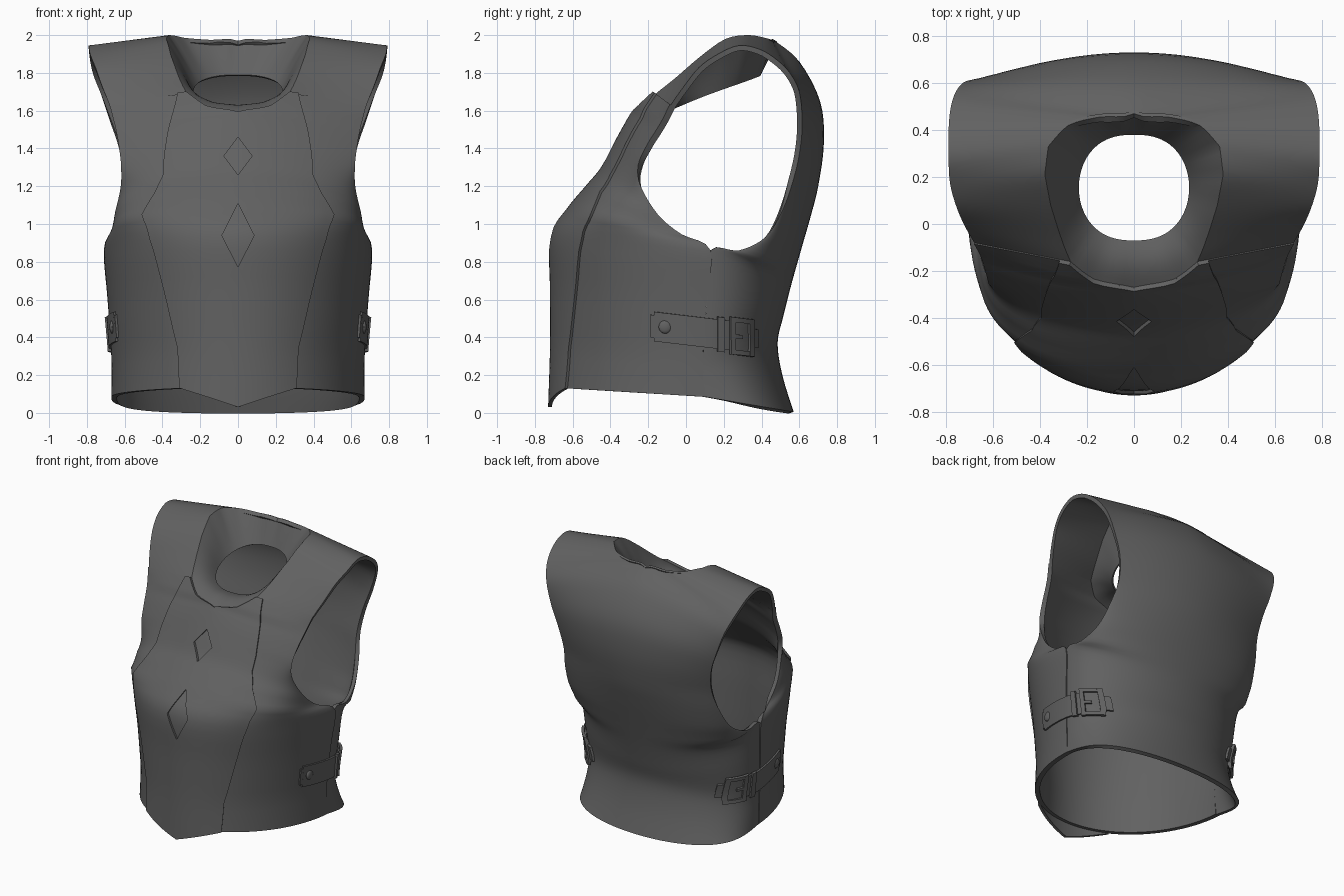
import bpy
import bmesh
from math import sin, cos, pi
from mathutils import Vector
from mathutils.bvhtree import BVHTree

default = bpy.data.objects.get("Cube")
if default:
    bpy.data.objects.remove(default)

leather = bpy.data.materials.new("dark_grey")
leather.use_nodes = True
GREY = (0.12, 0.12, 0.12, 1)
leather.diffuse_color = GREY
leather.node_tree.nodes["Principled BSDF"].inputs["Base Color"].default_value = GREY

# Stations run from front hem, over the shoulder, to back hem:
# inner point (x, y, z), outer point (x, y, z), section shape
# (0.5 is an ellipse, 1 a parabola, 2 a straight line)
FRONT = [
    (0, -.71, .135, .665, .1, .085, .5),
    (0, -.7, .35, .665, .09, .3, .52),
    (0, -.7, .65, .685, .11, .6, .47),
    (0, -.7, .93, .705, .13, .86, .4),
    (0, -.615, 1.07, .665, -.02, .94, .28),
    (0, -.515, 1.19, .645, -.15, 1.05, .38),
    (0, -.44, 1.28, .615, -.24, 1.2, .62),
    (0, -.38, 1.39, .615, -.25, 1.31, .9),
    (0, -.32, 1.5, .63, -.2, 1.42, 1),
    (0, -.27, 1.585, .645, -.15, 1.5, 1.2),
    (.17, -.235, 1.62, .66, -.115, 1.56, 1.6),
    (.27, -.16, 1.69, .68, -.08, 1.63, 2),
]
SHOULDER = [
    (.31, -.06, 1.77, .72, -.01, 1.73, 2),
    (.355, .08, 1.89, .755, .07, 1.83, 2),
    (.38, .21, 1.98, .783, .17, 1.9, 2),
    (.365, .33, 2, .79, .28, 1.945, 2),
    (.28, .42, 1.985, .79, .39, 1.925, 2),
    (.15, .455, 1.975, .783, .48, 1.87, 2),
    (0, .47, 1.97, .765, .55, 1.8, 1.7),
]
BACK = [
    (0, .6, 1.86, .73, .6, 1.7, 1),
    (0, .71, 1.65, .68, .615, 1.55, 1),
    (0, .73, 1.43, .63, .605, 1.4, 1),
    (0, .7, 1.2, .61, .57, 1.24, 1),
    (0, .66, 1.04, .64, .51, 1.07, .8),
    (0, .62, .9, .67, .42, .93, .6),
    (0, .58, .76, .7, .28, .86, .48),
    (0, .55, .65, .705, .13, .86, .45),
    (0, .515, .51, .685, .11, .6, .44),
    (0, .485, .37, .665, .09, .3, .44),
    (0, .51, .2, .665, .09, .18, .38),
    (0, .57, .005, .67, .1, .085, .3),
]
STATIONS = FRONT + SHOULDER + BACK
LAST = len(STATIONS) - 1
NECK_START = 9
SEAM = len(FRONT) - 1
NECK_END = SEAM + len(SHOULDER)
PLATE_WIDTH = [.3, .31, .38, .455, .5, .43, .39, .387, .37, .35, .335, .315]


def station(t):
    """Smooth blend of the stations at parameter t."""
    i = min(int(t), LAST - 1)
    f = t - i
    a, b, c, d = (STATIONS[max(0, min(LAST, i + k))] for k in (-1, 0, 1, 2))
    s = [q + f * ((r - p) + f * (2 * p - 5 * q + 4 * r - w + f * (3 * (q - r) + w - p))) / 2
         for p, q, r, w in zip(a, b, c, d)]
    # the neck edge and the shape must not overshoot
    for n in (0, 6):
        s[n] = b[n] + (c[n] - b[n]) * f
    return s


def surface(t, u):
    xi, yi, zi, xo, yo, zo, k = station(t)
    u = min(max(u, 0), 1)
    straight = max(0, k - 1)
    depth = 1 - max(0, 1 - u * u) ** min(k, 1)
    rise = u ** 1.5
    rise += (depth - rise) * max(0, min(1, 2 - 2 * k))
    depth += (u - depth) * straight
    rise += (u - rise) * straight
    return Vector((xi + (xo - xi) * u, yi + (yo - yi) * depth, zi + (zo - zi) * rise))


def spread(c):
    """Column positions, closer together towards the outer edge."""
    return sin((1 - (1 - c) ** 1.4) * pi / 2)


def grid(name, rows, cols, point):
    """Sheet of quads from point(row, col), both running 0 to 1."""
    bm = bmesh.new()
    v = [[bm.verts.new(point(i / rows, j / cols)) for j in range(cols + 1)]
         for i in range(rows + 1)]
    for i in range(rows):
        for j in range(cols):
            bm.faces.new((v[i][j], v[i][j + 1], v[i + 1][j + 1], v[i + 1][j]))
    mesh = bpy.data.meshes.new(name)
    bm.to_mesh(mesh)
    bm.free()
    obj = bpy.data.objects.new(name, mesh)
    bpy.context.collection.objects.link(obj)
    return obj


def finish(obj, thickness=0, offset=-1, cutters=()):
    """Mirror, thicken, cut and shade one part."""
    mirror = obj.modifiers.new("Mirror", 'MIRROR')
    mirror.merge_threshold = 0.0005
    if thickness:
        solid = obj.modifiers.new("Solidify", 'SOLIDIFY')
        solid.thickness = thickness
        solid.offset = offset
    for cutter in cutters:
        cut = obj.modifiers.new("Cut", 'BOOLEAN')
        cut.operation = 'DIFFERENCE'
        cut.object = cutter
    bpy.ops.object.select_all(action='DESELECT')
    obj.select_set(True)
    bpy.context.view_layer.objects.active = obj
    bpy.ops.object.convert(target='MESH')
    obj.data.materials.clear()
    obj.data.materials.append(leather)
    bpy.ops.object.shade_smooth_by_angle(angle=0.7)


# Front and back shells
front = grid("front_shell", SEAM * 4, 28, lambda r, c: surface(r * SEAM, spread(c)))
back = grid("back_shell", (LAST - SEAM) * 4, 28,
            lambda r, c: surface(SEAM + r * (LAST - SEAM), spread(c)))
trees = [BVHTree.FromPolygons([v.co for v in o.data.vertices],
                              [p.vertices[:] for p in o.data.polygons])
         for o in (front, back)]


# Funnel collar from the neck edge down to the neck hole
def collar_point(r, c):
    lip = surface(NECK_START + c * (NECK_END - NECK_START), 0)
    a = c * pi
    hole = Vector((.235 * max(0, sin(a)) ** .8, .155 - .225 * cos(a), 1.705 - .085 * cos(a)))
    p = lip.lerp(hole, r)
    p.z += .025 * sin(pi * r) * (1 - c)
    return p


collar = grid("neck_collar", 8, 36, collar_point)


# Raised chest plate with a pointed lower tip
def plate_point(r, c):
    t = r * SEAM
    i = min(int(t), SEAM - 1)
    width = PLATE_WIDTH[i] + (PLATE_WIDTH[i + 1] - PLATE_WIDTH[i]) * (t - i)
    s = station(t)
    p = surface(t, c * (width - s[0]) / (s[3] - s[0]))
    p.z -= .105 * (1 - c) * max(0, 1 - t)
    return p


plate = grid("chest_plate", SEAM * 4, 14, plate_point)


# Diamond cutters for the plate
def diamond(z, half_width, half_height):
    bpy.ops.mesh.primitive_cylinder_add(vertices=4, radius=1, depth=1,
                                        location=(0, -.7, z), rotation=(pi / 2, 0, 0))
    obj = bpy.context.object
    obj.name = "diamond_cutter"
    obj.scale = (half_width, half_height, .9)
    obj.hide_render = True
    return obj


cutters = [diamond(1.36, .075, .1), diamond(.94, .085, .168)]
finish(front, .034, -.667)
finish(back, .028)
finish(collar, .015)
finish(plate, .02, 1, cutters)
for cutter in cutters:
    bpy.data.objects.remove(cutter)


# Side straps and buckles lie on the shell
def side_x(y, z):
    hits = [tree.ray_cast(Vector((2, y, z)), Vector((-1, 0, 0)))[0] for tree in trees]
    return max([h.x for h in hits if h] or [.6])


def patch(name, y0, y1, low, high, lift, thickness):
    """Band on the side; low and high are measured from the sloping strap line."""
    def point(r, c):
        y = y0 + (y1 - y0) * c
        z = .438 - .12 * y + low + (high - low) * r
        return Vector((side_x(y, z) + lift, y, z))
    finish(grid(name, 4, max(2, int((y1 - y0) * 40)), point), thickness, 1)


patch("strap_end", -.185, -.165, -.06, .06, .004, .014)
patch("strap", -.165, .34, -.078, .078, .004, .014)
patch("strap_keeper", .165, .2, -.092, .092, .012, .02)
patch("strap_tip", .33, .37, -.05, .05, .004, .016)
for y in (.23, .325):
    patch("buckle_upright", y, y + .025, -.1, .1, .016, .02)
for z in (-.1, .075):
    patch("buckle_rail", .23, .35, z, z + .025, .016, .02)
patch("buckle_tongue", .24, .29, -.01, .01, .016, .02)

bpy.ops.mesh.primitive_uv_sphere_add(segments=20, ring_count=10, radius=.035)
rivet = bpy.context.object
rivet.name = "strap_rivet"
center = Vector((side_x(-.11, .455) + .016, -.11, .455))
for v in rivet.data.vertices:
    v.co.x *= .4
    v.co += center
finish(rivet)
